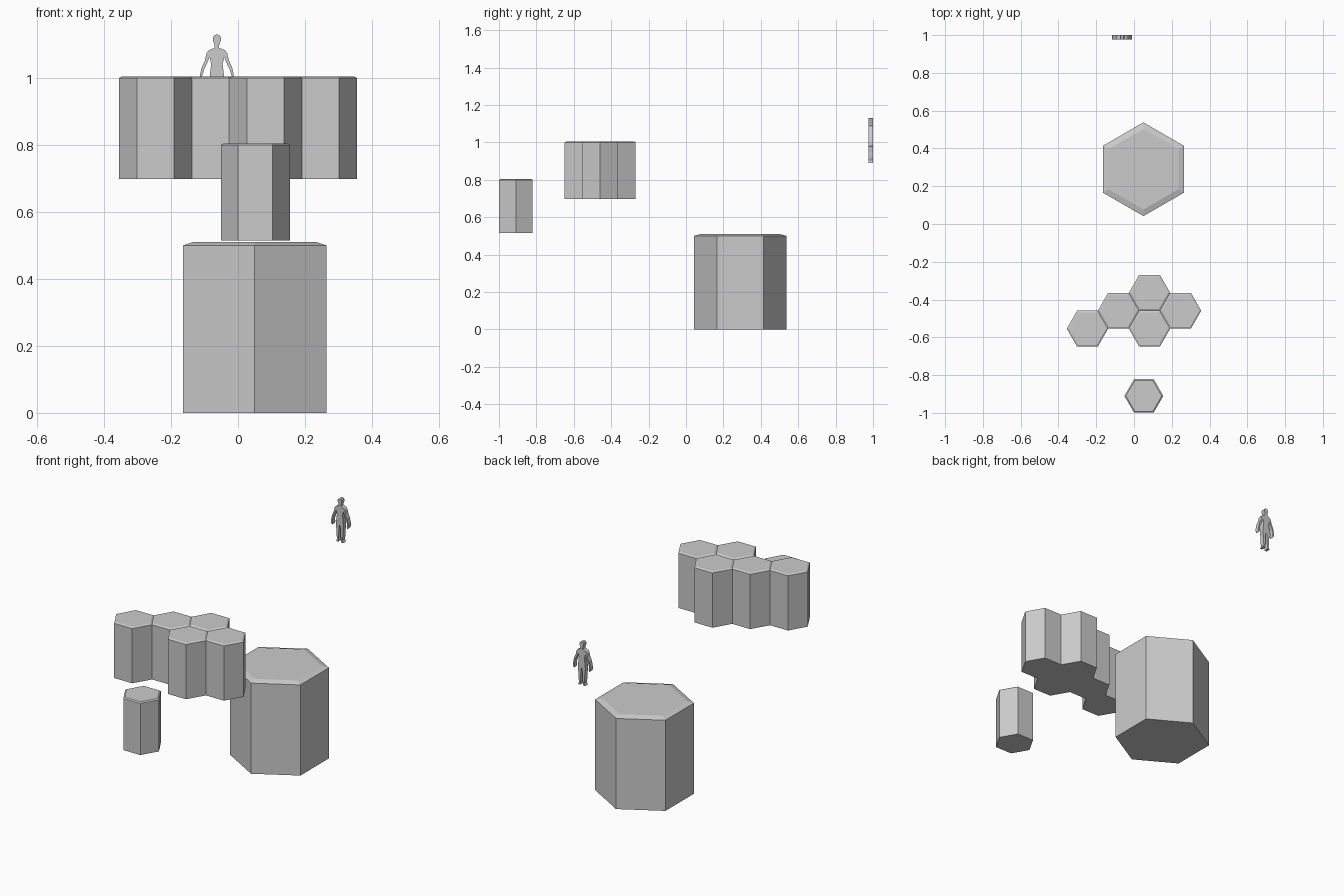
import bpy, bmesh, math

if "Cube" in bpy.data.objects:
    bpy.data.objects.remove(bpy.data.objects["Cube"])

def hex_column(name, x, y, z0, z1, radius, inset, lip, turn=0.0):
    """Hexagonal prism whose top edge is chamfered inwards by inset, upwards by lip."""
    bm = bmesh.new()
    rings = []
    for r, z in ((radius, z0), (radius, z1), (radius - inset, z1 + lip)):
        angles = [turn + i * math.pi / 3 for i in range(6)]
        rings.append([bm.verts.new((x + r * math.cos(a), y + r * math.sin(a), z))
                      for a in angles])
    bm.faces.new(rings[0][::-1])
    bm.faces.new(rings[-1])
    for low, high in zip(rings, rings[1:]):
        for i in range(6):
            j = (i + 1) % 6
            bm.faces.new((low[i], low[j], high[j], high[i]))
    finish(name, bm)

def finish(name, bm):
    bmesh.ops.recalc_face_normals(bm, faces=bm.faces)
    mesh = bpy.data.meshes.new(name)
    bm.to_mesh(mesh)
    bm.free()
    obj = bpy.data.objects.new(name, mesh)
    bpy.context.collection.objects.link(obj)
    return obj

# Large ground column, corners towards front and back
hex_column("large_column", 0.05, 0.29, 0.0, 0.5, 0.248, 0.035, 0.01, math.pi / 6)

# Honeycomb cluster of five columns, placed on grid steps
R = 0.1095
for n, (col, row) in enumerate(((-1.5, -1), (-0.5, 0), (0.5, 1), (0.5, -1), (1.5, 0))):
    hex_column(f"cluster_column_{n + 1}", col * 1.5 * R,
               -0.459 + row * R * math.sqrt(3) / 2, 0.698, 1.0, R, 0.010, 0.005)

# Lone small column at the front
hex_column("small_column", 0.052, -0.91, 0.515, 0.80, 0.103, 0.008, 0.005)

# Flat human scale figure: half outline (right side), mirrored and extruded
half = [(0.0, 1.130), (0.007, 1.128), (0.012, 1.121), (0.012, 1.112), (0.007, 1.099),
        (0.007, 1.090), (0.024, 1.083), (0.031, 1.074), (0.036, 1.052), (0.046, 1.030),
        (0.052, 1.000), (0.053, 0.985), (0.047, 0.975), (0.043, 0.987), (0.045, 1.003),
        (0.038, 1.026), (0.028, 1.047), (0.022, 1.062), (0.017, 1.042), (0.021, 1.008),
        (0.023, 0.985), (0.019, 0.950), (0.019, 0.925), (0.015, 0.905), (0.022, 0.891),
        (0.009, 0.891), (0.007, 0.910), (0.006, 0.940), (0.003, 0.980), (0.0, 0.984)]
outline = half + [(-x, z) for x, z in half[-2:0:-1]]
bm = bmesh.new()
face = bm.faces.new([bm.verts.new((x - 0.063, 0.976, z)) for x, z in outline])
ext = bmesh.ops.extrude_face_region(bm, geom=[face], use_keep_orig=True)
moved = [g for g in ext["geom"] if isinstance(g, bmesh.types.BMVert)]
bmesh.ops.translate(bm, verts=moved, vec=(0, 0.024, 0))
bmesh.ops.triangulate(bm, faces=[f for f in bm.faces if len(f.verts) > 4])
finish("scale_figure", bm)
